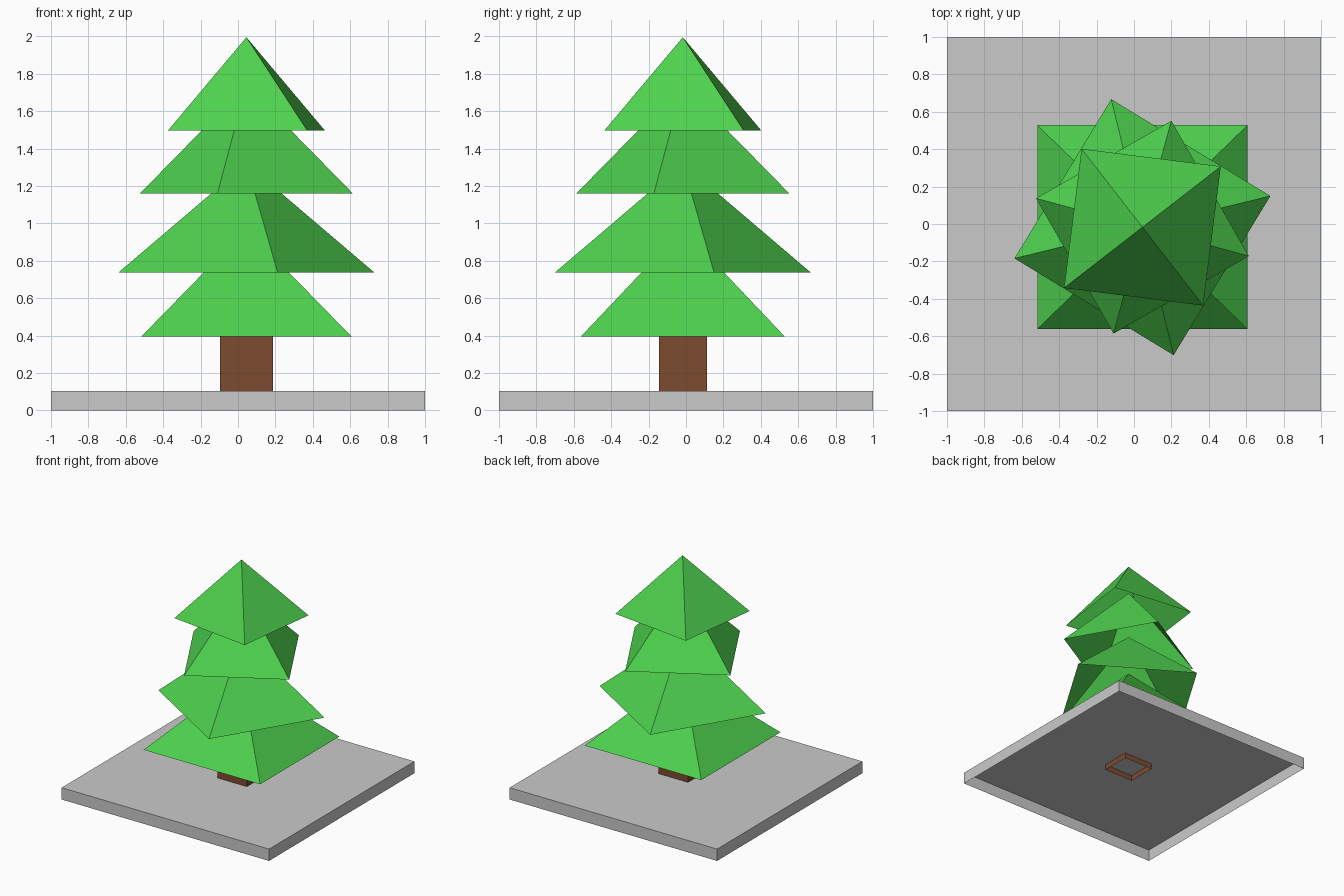
import bpy
import math

if "Cube" in bpy.data.objects:
    bpy.data.objects.remove(bpy.data.objects["Cube"])

CX, CY = 0.045, -0.017   # tree axis


def material(name, rgb):
    m = bpy.data.materials.new(name)
    m.diffuse_color = (*rgb, 1)
    m.use_nodes = True
    m.node_tree.nodes["Principled BSDF"].inputs["Base Color"].default_value = m.diffuse_color
    return m


GREY = material("stone grey", (0.59, 0.59, 0.59))
BROWN = material("bark brown", (0.205, 0.072, 0.029))
GREEN = material("leaf green", (0.076, 0.64, 0.076))


def add(name, verts, faces, mat):
    me = bpy.data.meshes.new(name)
    me.from_pydata(verts, [], faces)
    me.materials.append(mat)
    ob = bpy.data.objects.new(name, me)
    bpy.context.collection.objects.link(ob)


def ring(cx, cy, hx, hy, turn, z):
    """Four counter-clockwise corners of a turned rectangle."""
    c, s = math.cos(turn), math.sin(turn)
    return [(cx + x * c - y * s, cy + x * s + y * c, z)
            for x, y in ((-hx, -hy), (hx, -hy), (hx, hy), (-hx, hy))]


def open_box(name, cx, cy, hx, hy, z0, z1, mat):
    """Box with sides and a top but no underside."""
    verts = ring(cx, cy, hx, hy, 0, z0) + ring(cx, cy, hx, hy, 0, z1)
    sides = [(i, (i + 1) % 4, (i + 1) % 4 + 4, i + 4) for i in range(4)]
    add(name, verts, sides + [(4, 5, 6, 7)], mat)


def open_pyramid(name, hx, hy, degrees, z0, z1):
    """Four-sided foliage tier without an underside."""
    verts = ring(CX, CY, hx, hy, math.radians(degrees), z0) + [(CX, CY, z1)]
    add(name, verts, [(i, (i + 1) % 4, 4) for i in range(4)], GREEN)


# Base slab and trunk
open_box("base", 0, 0, 1, 1, 0, 0.103, GREY)
open_box("trunk", CX, CY, 0.142, 0.128, 0.055, 0.6, BROWN)

# Foliage tiers, bottom to top, each turned differently
open_pyramid("foliage_bottom", 0.562, 0.545, 0, 0.395, 0.97)
open_pyramid("foliage_lower", 0.498, 0.498, -31.3, 0.737, 1.32)
open_pyramid("foliage_upper", 0.417, 0.417, 29.8, 1.16, 1.74)
open_pyramid("foliage_top", 0.375, 0.375, -7.2, 1.497, 1.995)
